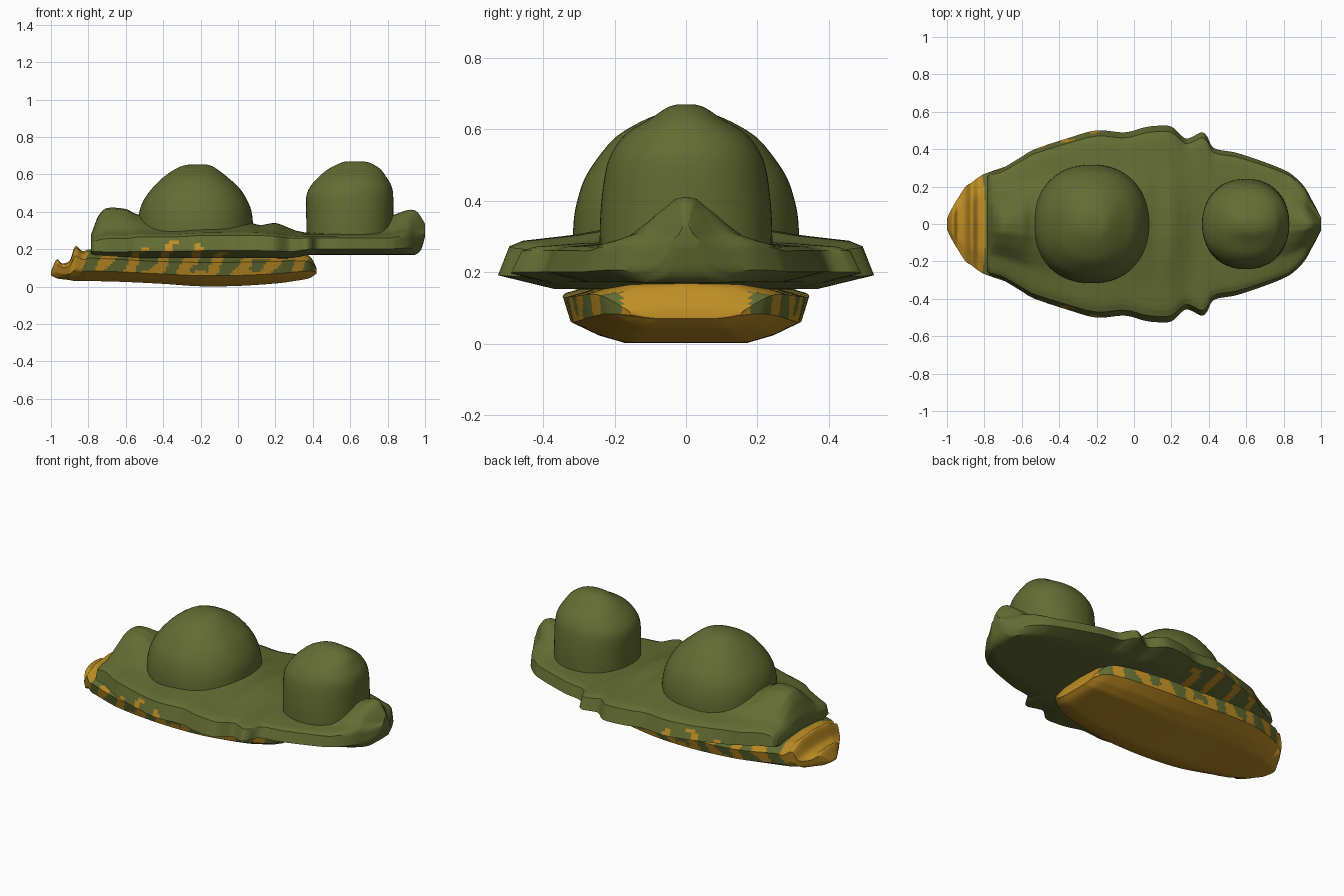
import bpy, bmesh, math

if "Cube" in bpy.data.objects:
    bpy.data.objects.remove(bpy.data.objects["Cube"])


def material(name, rgb):
    m = bpy.data.materials.new(name)
    m.diffuse_color = (*rgb, 1)
    m.use_nodes = True
    m.node_tree.nodes["Principled BSDF"].inputs["Base Color"].default_value = m.diffuse_color
    return m


OLIVE = material("olive green", (0.125, 0.15, 0.032))
AMBER = material("amber yellow", (0.52, 0.27, 0.018))


def spline(rows, n):
    """Smooth interpolation through rows of numbers, n steps per span."""
    out = []
    last = len(rows) - 1
    for i in range(last):
        a, b, c, d = (rows[min(max(k, 0), last)] for k in (i - 1, i, i + 1, i + 2))
        for s in range(n):
            t = s / n
            out.append([0.5 * (2 * q + (r - p) * t + (2*p - 5*q + 4*r - u) * t**2
                               + (3*q - p - 3*r + u) * t**3)
                        for p, q, r, u in zip(a, b, c, d)])
    return out + [list(rows[-1])]


def mirror_ring(x, half, n):
    """Closed cross-section in the yz plane from a half profile, subdivided."""
    pts = []
    for (y0, z0), (y1, z1) in zip(half, half[1:]):
        pts += [(y0 + (y1 - y0) * k / n, z0 + (z1 - z0) * k / n) for k in range(n)]
    pts.append(half[-1])
    return [(x, y, z) for y, z in pts] + [(x, -y, z) for y, z in pts[-2:0:-1]]


def loft(name, rings, rule=None):
    """Skin closed rings; rule(face) picks amber faces."""
    bm = bmesh.new()
    loops = [[bm.verts.new(p) for p in r] for r in rings]
    for a, b in zip(loops, loops[1:]):
        for i in range(len(a)):
            j = (i + 1) % len(a)
            bm.faces.new((a[i], a[j], b[j], b[i]))
    bm.faces.new(loops[0])
    bm.faces.new(loops[-1])
    bmesh.ops.recalc_face_normals(bm, faces=bm.faces)
    if rule:
        for f in bm.faces:
            f.material_index = int(rule(f.calc_center_median(), f.normal))
    me = bpy.data.meshes.new(name)
    bm.to_mesh(me)
    bm.free()
    me.materials.append(OLIVE)
    me.materials.append(AMBER)
    ob = bpy.data.objects.new(name, me)
    bpy.context.collection.objects.link(ob)
    bpy.ops.object.select_all(action='DESELECT')
    ob.select_set(True)
    bpy.context.view_layer.objects.active = ob
    bpy.ops.object.shade_smooth_by_angle(angle=math.radians(40))


# Irregular slanted streaks shared by hull and deck
def streak(x, z):
    return math.sin(42 * (x - 0.6 * z)) + 0.45 * math.sin(71 * x + 1)


def hull_amber(c, n):
    if n.z < -0.7 or c.x < -0.84 or (c.x > 0.05 and c.z > 0.145):
        return True
    if c.x > 0.36 and abs(c.y) < 0.18:
        return True
    return c.z < 0.065 + 0.02 * math.sin(23 * c.x) or streak(c.x, c.z) < -0.15


def deck_amber(c, n):
    if not -0.72 < c.x < -0.02 or abs(c.y) < 0.25:
        return False
    return c.z < 0.205 + 0.035 * math.sin(9 * c.x + 4.5) and streak(c.x, c.z) < -0.5


# Lower hull: x, half width, bottom, top
hull = [(-1, .03, .06, .08), (-.97, .09, .045, .145), (-.94, .14, .04, .125),
        (-.90, .20, .035, .14), (-.87, .22, .03, .215), (-.83, .25, .03, .19),
        (-.78, .275, .03, .2), (-.6, .33, .025, .19), (-.4, .345, .015, .18),
        (-.2, .34, .002, .18), (0, .33, .004, .18), (.2, .30, .017, .18),
        (.3, .27, .03, .18), (.38, .23, .045, .165), (.42, .16, .07, .1)]
rings = []
for x, w, b, t in spline(hull, 14):
    h = t - b
    half = [(0, b), (.5*w, b), (.72*w, b + .12*h), (.94*w, b + .32*h),
            (w, b + .72*h), (.6*w, t - .06*h), (0, t)]
    rings.append(mirror_ring(x, half, 5))
loft("lower_hull", rings, hull_amber)

# Upper deck with wavy brim: x, half width, bottom, shoulder, centre top
deck = [(-.785, .25, .17, .24, .28), (-.77, .275, .16, .26, .32),
        (-.745, .285, .155, .27, .38), (-.7, .30, .15, .28, .42),
        (-.6, .36, .15, .28, .415), (-.53, .40, .15, .29, .385),
        (-.35, .46, .15, .29, .36), (-.2, .50, .15, .30, .35),
        (-.05, .49, .15, .30, .35), (.05, .515, .15, .30, .345),
        (.12, .525, .15, .30, .33), (.2, .52, .15, .295, .34),
        (.27, .46, .15, .285, .315), (.31, .465, .155, .28, .30),
        (.36, .49, .165, .28, .29), (.39, .47, .17, .28, .29),
        (.43, .405, .17, .28, .29), (.55, .38, .17, .28, .29),
        (.7, .33, .17, .28, .32), (.8, .29, .17, .28, .37),
        (.85, .26, .17, .29, .39), (.91, .20, .17, .30, .41),
        (.95, .13, .172, .29, .405), (.98, .075, .2, .29, .37),
        (1, .035, .27, .30, .335)]
rings = []
for x, w, b, s, t in spline(deck, 9):
    half = [(0, b), (.7*w, b + .02*(s - b)), (w, b + .28*(s - b)),
            (.94*w, b + .82*(s - b)), (.87*w, b + .92*(s - b)),
            (.6*w, s + .12*(t - s)), (.36*w, s + .62*(t - s)),
            (.15*w, s + .95*(t - s)), (0, t)]
    rings.append(mirror_ring(x, half, 4))
loft("upper_deck", rings, deck_amber)


# Domes: z, left x, right x, half depth
def dome(name, rows):
    rings = []
    for z, x0, x1, ry in spline(rows, 4):
        ring = []
        for k in range(64):
            c, s = math.cos(math.tau * k / 64), math.sin(math.tau * k / 64)
            ring.append(((x0 + x1) / 2 + (x1 - x0) / 2 * math.copysign(abs(c)**.92, c),
                         ry * math.copysign(abs(s)**.92, s), z))
        rings.append(ring)
    loft(name, rings)


dome("large_dome", [(.22, -.54, .085, .318), (.34, -.535, .08, .315),
                    (.41, -.525, .07, .302), (.47, -.50, .045, .28),
                    (.53, -.455, .005, .24), (.58, -.405, -.05, .195),
                    (.62, -.35, -.10, .13), (.645, -.30, -.14, .07),
                    (.653, -.26, -.17, .03)])
dome("small_dome", [(.22, .365, .83, .242), (.36, .365, .83, .24),
                    (.48, .365, .83, .226), (.54, .39, .82, .205),
                    (.59, .435, .79, .165), (.63, .485, .76, .10),
                    (.66, .545, .71, .055), (.67, .58, .67, .025)])
